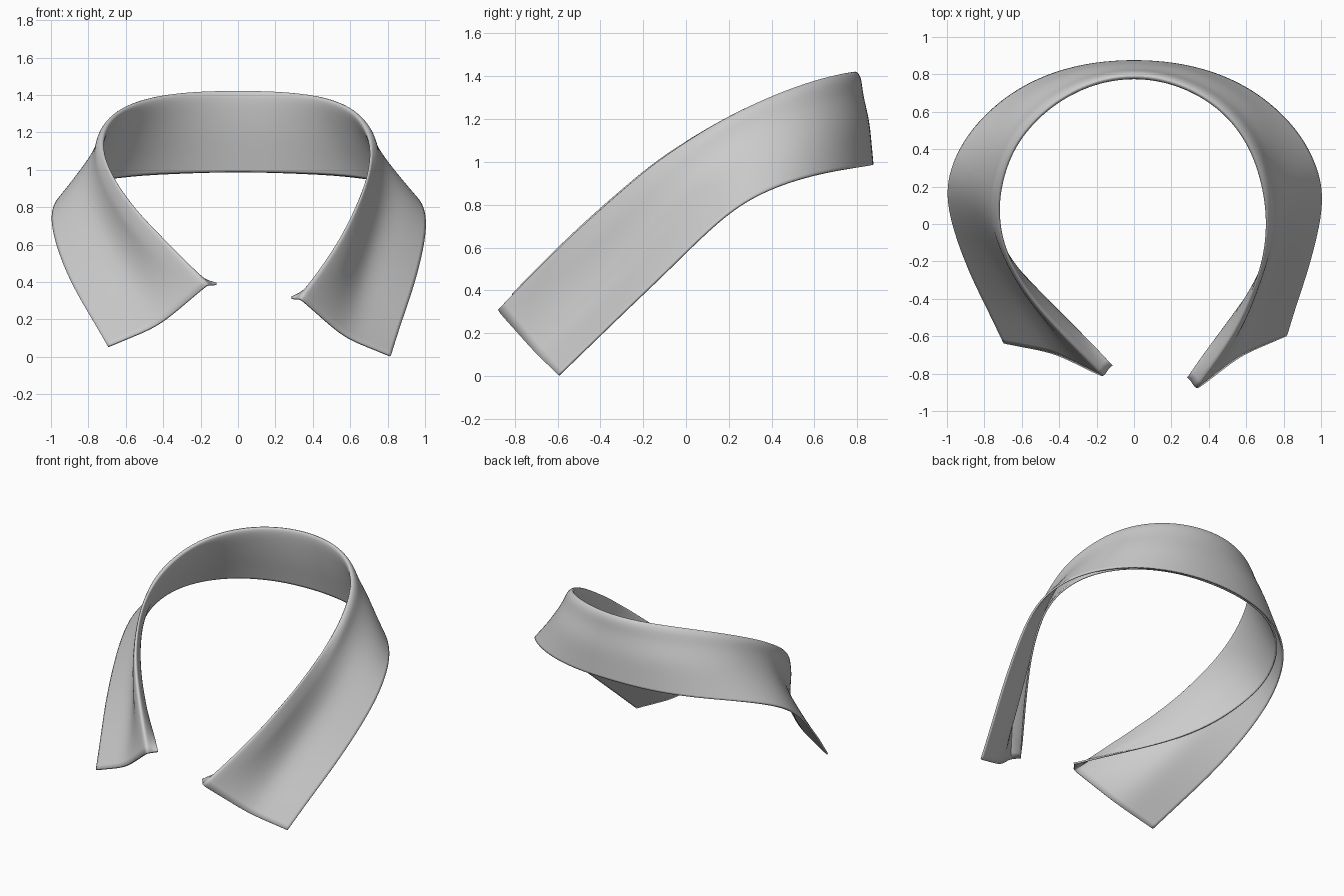
import bpy, bmesh
from mathutils import Vector as V

if "Cube" in bpy.data.objects:
    bpy.data.objects.remove(bpy.data.objects["Cube"])

# Right half, back to front: fold ridge, fall middle, fall hem, stand hem
ROWS = [
    (0, .805, 1.43, 0, .86, 1.20, 0, .88, .99, 0, .86, .99),
    (.25, .755, 1.425, .30, .83, 1.20, .32, .85, .98, .31, .835, .985),
    (.475, .62, 1.395, .57, .69, 1.18, .63, .73, .965, .61, .715, .97),
    (.625, .42, 1.325, .74, .475, 1.13, .875, .51, .92, .83, .495, .93),
    (.70, .17, 1.205, .80, .21, 1.03, .99, .285, .83, .91, .26, .84),
    (.715, -.03, 1.085, .80, .04, .88, 1.01, .11, .69, .87, .06, .73),
    (.69, -.22, .945, .75, -.12, .70, .97, -.09, .49, .78, -.13, .60),
    (.62, -.42, .765, .68, -.30, .50, .92, -.27, .32, .64, -.34, .49),
    (.53, -.62, .575, .62, -.48, .31, .865, -.43, .165, .48, -.56, .41),
    (.34, -.875, .305, .57, -.70, .105, .815, -.595, .005, .285, -.82, .315),
]
ROLL = (.018, .018, .018, .02, .028, .038, .048, .052, .045, .008)
TIP_SHIFT = V((.17, .065, .075))    # left tip relative to mirrored right tip
POINT_SHIFT = V((.12, -.04, .05))   # same for the lower point


def section(i, left):
    """Folded cross-section from stand hem over the ridge to fall hem."""
    r = ROWS[i]
    R, M, F, S = (V(r[k:k + 3]) for k in (0, 3, 6, 9))
    if left:
        w = (max(0, i - 4) / 5) ** 1.5
        widen = .025 if 3 <= i <= 7 else 0
        out = []
        for p, f, e in ((R, 0, widen), (M, .5, widen / 2), (F, 1, 0), (S, 0, 0)):
            out.append(V((-p.x - e, p.y, p.z)) + w * TIP_SHIFT.lerp(POINT_SHIFT, f))
        R, M, F, S = out
    inward = V((-R.x, -R.y, 0)).normalized()
    mid = S.lerp(R, .5) + inward * (.02 if i < 9 else .005)
    d = (M - mid).normalized()
    return [S, S.lerp(mid, .5), mid, R.lerp(mid, .2) - d * min(.018, ROLL[i]), R,
            R.lerp(M, .15) + d * ROLL[i], R.lerp(M, .5), M, M.lerp(F, .5), F]


# Loft the sections round the neck
n = len(ROWS)
sections = [section(i, True) for i in range(n - 1, 0, -1)]
sections += [section(i, False) for i in range(n)]
bm = bmesh.new()
grid = [[bm.verts.new(p) for p in s] for s in sections]
for a, b in zip(grid, grid[1:]):
    for j in range(len(a) - 1):
        bm.faces.new((a[j], a[j + 1], b[j + 1], b[j]))
bmesh.ops.recalc_face_normals(bm, faces=bm.faces)
mesh = bpy.data.meshes.new("collar")
bm.to_mesh(mesh)
bm.free()
mesh.shade_smooth()
collar = bpy.data.objects.new("collar", mesh)
bpy.context.collection.objects.link(collar)

# Smooth cloth with a thin edge
sub = collar.modifiers.new("smooth", 'SUBSURF')
sub.levels = sub.render_levels = 3
sub.boundary_smooth = 'PRESERVE_CORNERS'
sol = collar.modifiers.new("cloth", 'SOLIDIFY')
sol.thickness = .012
sol.offset = 0
bpy.context.view_layer.objects.active = collar
collar.select_set(True)
bpy.ops.object.shade_smooth_by_angle(angle=.9)
